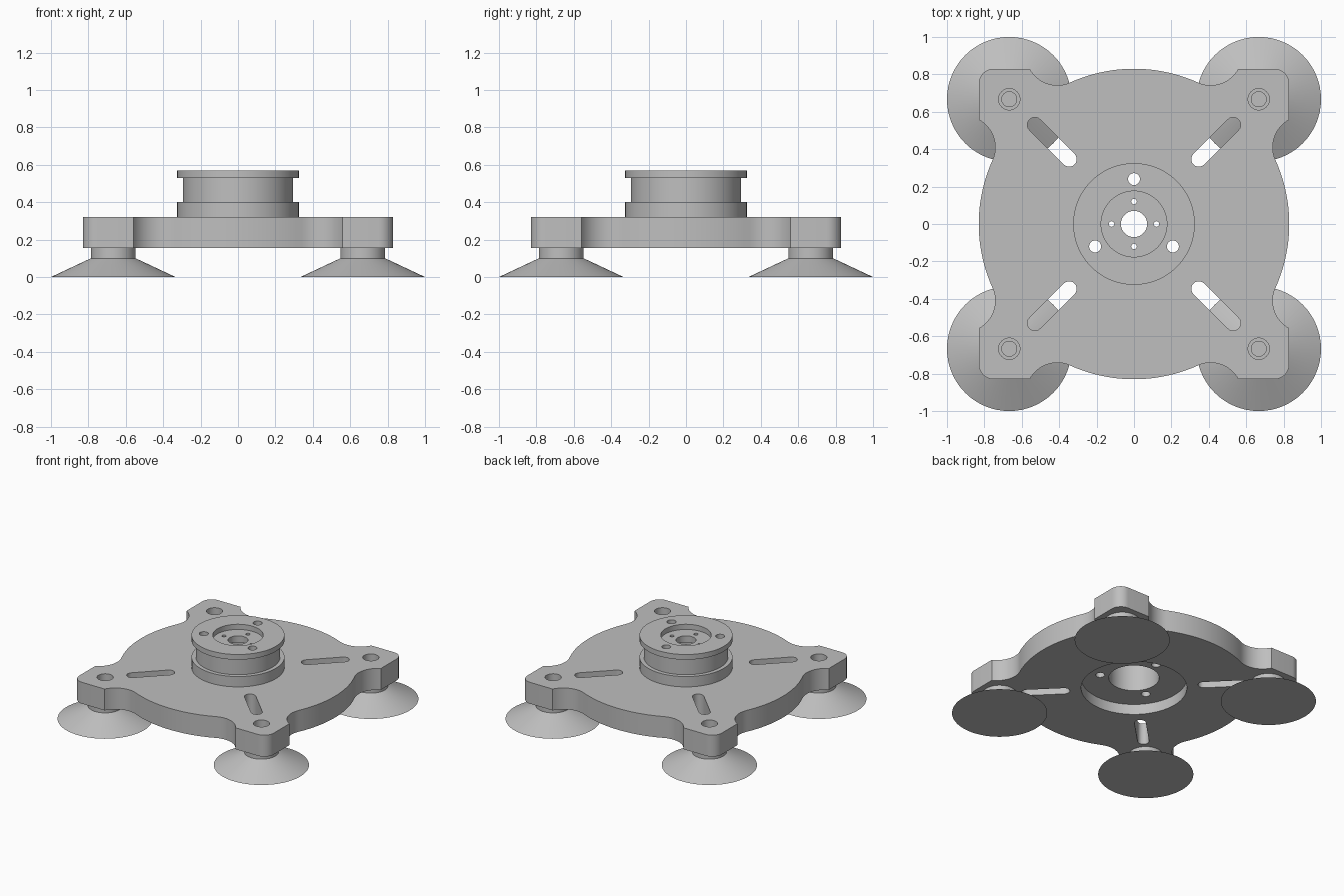
import bpy, bmesh
from math import sin, cos, pi, radians, atan2, hypot
from mathutils import Matrix, Vector

if "Cube" in bpy.data.objects:
    bpy.data.objects.remove(bpy.data.objects["Cube"], do_unlink=True)

grey = bpy.data.materials.new("machined grey")
grey.use_nodes = True
COLOUR = (0.52, 0.52, 0.52, 1)
grey.diffuse_color = COLOUR
for node in grey.node_tree.nodes:
    if node.type == 'BSDF_PRINCIPLED':
        node.inputs["Base Color"].default_value = COLOUR


def make_object(name, bm):
    bmesh.ops.recalc_face_normals(bm, faces=bm.faces)
    mesh = bpy.data.meshes.new(name)
    bm.to_mesh(mesh)
    bm.free()
    mesh.materials.append(grey)
    obj = bpy.data.objects.new(name, mesh)
    bpy.context.collection.objects.link(obj)
    return obj


def arc(cx, cy, r, start, end, n):
    """Points on an arc, angles in degrees."""
    angles = [radians(start + (end - start) * i / n) for i in range(n + 1)]
    return [(cx + r * cos(a), cy + r * sin(a)) for a in angles]


def prism(name, outline, z0, z1):
    bm = bmesh.new()
    face = bm.faces.new([bm.verts.new((x, y, z0)) for x, y in outline])
    new = bmesh.ops.extrude_face_region(bm, geom=[face])["geom"]
    verts = [v for v in new if isinstance(v, bmesh.types.BMVert)]
    bmesh.ops.translate(bm, verts=verts, vec=(0, 0, z1 - z0))
    return make_object(name, bm)


def cylinder(x, y, r, z0, z1, n=32):
    return prism("hole_cutter", arc(x, y, r, 0, 360, n)[:-1], z0, z1)


def lathe(name, profile, steps=96):
    """Revolve a profile of (radius, height) points around z."""
    bm = bmesh.new()
    verts = [bm.verts.new((r, 0, z)) for r, z in profile]
    edges = [bm.edges.new(p) for p in zip(verts, verts[1:])]
    if profile[0][0] > 0:
        edges.append(bm.edges.new((verts[-1], verts[0])))
    bmesh.ops.spin(bm, geom=verts + edges, cent=(0, 0, 0), axis=(0, 0, 1),
                   angle=2 * pi, steps=steps, use_merge=True)
    bmesh.ops.remove_doubles(bm, verts=bm.verts, dist=1e-5)
    return make_object(name, bm)


def cut(obj, cutters):
    for c in cutters:
        c.hide_render = True
        mod = obj.modifiers.new("hole", 'BOOLEAN')
        mod.operation, mod.solver, mod.object = 'DIFFERENCE', 'EXACT', c
    bpy.context.view_layer.update()
    graph = bpy.context.evaluated_depsgraph_get()
    mesh = bpy.data.meshes.new_from_object(obj.evaluated_get(graph))
    obj.modifiers.clear()
    obj.data = mesh
    for c in cutters:
        bpy.data.objects.remove(c, do_unlink=True)


def smooth(obj):
    bpy.ops.object.select_all(action='DESELECT')
    obj.select_set(True)
    bpy.context.view_layer.objects.active = obj
    bpy.ops.object.shade_smooth_by_angle(angle=radians(30))


# Dimensions
R = 0.83                 # plate radius and half width
BOTTOM, TOP = 0.155, 0.32
BORE = 0.176
CUP = 0.667              # cup centre offset

# Plate outline: round sides, concave notches and rounded corner pads
nx, ny = 0.91, 0.41
tangent = atan2(ny, nx) * 180 / pi
nr = hypot(nx, ny) - R
pad = atan2((nr ** 2 - (nx - R) ** 2) ** 0.5, R - nx) * 180 / pi
quarter = arc(0, 0, R, -tangent, tangent, 24)[:-1]
quarter += arc(nx, ny, nr, 180 + tangent, pad, 12)
quarter += arc(R - 0.08, R - 0.08, 0.08, 0, 90, 10)
quarter += arc(ny, nx, nr, 90 - pad, -90 - tangent, 12)[:-1]
outline = []
for k in range(4):
    turn = Matrix.Rotation(k * pi / 2, 2)
    outline += [tuple(turn @ Vector(p)) for p in quarter]
plate = prism("base_plate", outline, BOTTOM, TOP)

# Three through holes shared by plate and hub
bolt_spots = [(0.24 * cos(radians(a)), 0.24 * sin(radians(a))) for a in (90, 210, 330)]

# Plate openings: underside recess, bore, bolt holes, mounting holes, diagonal slots
cutters = [cylinder(0, 0, 0.37, 0, 0.235, 96), cylinder(0, 0, BORE, 0.1, 0.5, 96)]
cutters += [cylinder(x, y, 0.032, 0.1, 0.5) for x, y in bolt_spots]
slot = arc(0.75, 0, 0.04, -90, 90, 12) + arc(0.49, 0, 0.04, 90, 270, 12)
for k in range(4):
    turn = Matrix.Rotation(pi / 4 + k * pi / 2, 2)
    cutters.append(prism("slot_cutter", [tuple(turn @ Vector(p)) for p in slot], 0.1, 0.5))
    x, y = turn @ Vector((CUP * 2 ** 0.5, 0))
    cutters.append(cylinder(x, y, 0.057, 0.1, 0.5))
cut(plate, cutters)
smooth(plate)

# Flanged hub with a thin drilled web near its top
hub = lathe("flanged_hub", [
    (BORE, TOP), (0.325, TOP), (0.325, 0.4), (0.295, 0.4), (0.295, 0.53),
    (0.325, 0.53), (0.325, 0.57), (BORE, 0.57), (BORE, 0.53), (0.07, 0.53),
    (0.07, 0.48), (BORE, 0.48)])
cutters = [cylinder(x, y, 0.032, 0.2, 0.7) for x, y in bolt_spots]
for k in range(4):
    cutters.append(cylinder(0.12 * cos(k * pi / 2), 0.12 * sin(k * pi / 2),
                            0.015, 0.45, 0.7, 16))
cut(hub, cutters)
smooth(hub)

# Four conical feet with a neck and a blind screw hole
for side, sx in (("right", -1), ("left", 1)):
    for end, sy in (("front", -1), ("back", 1)):
        foot = lathe(f"{end}_{side}_cup", [
            (0, 0), (0.333, 0), (0.12, 0.1), (0.12, BOTTOM),
            (0.04, BOTTOM), (0.04, 0.08), (0, 0.08)], 64)
        foot.location = (sx * CUP, sy * CUP, 0)
        smooth(foot)
